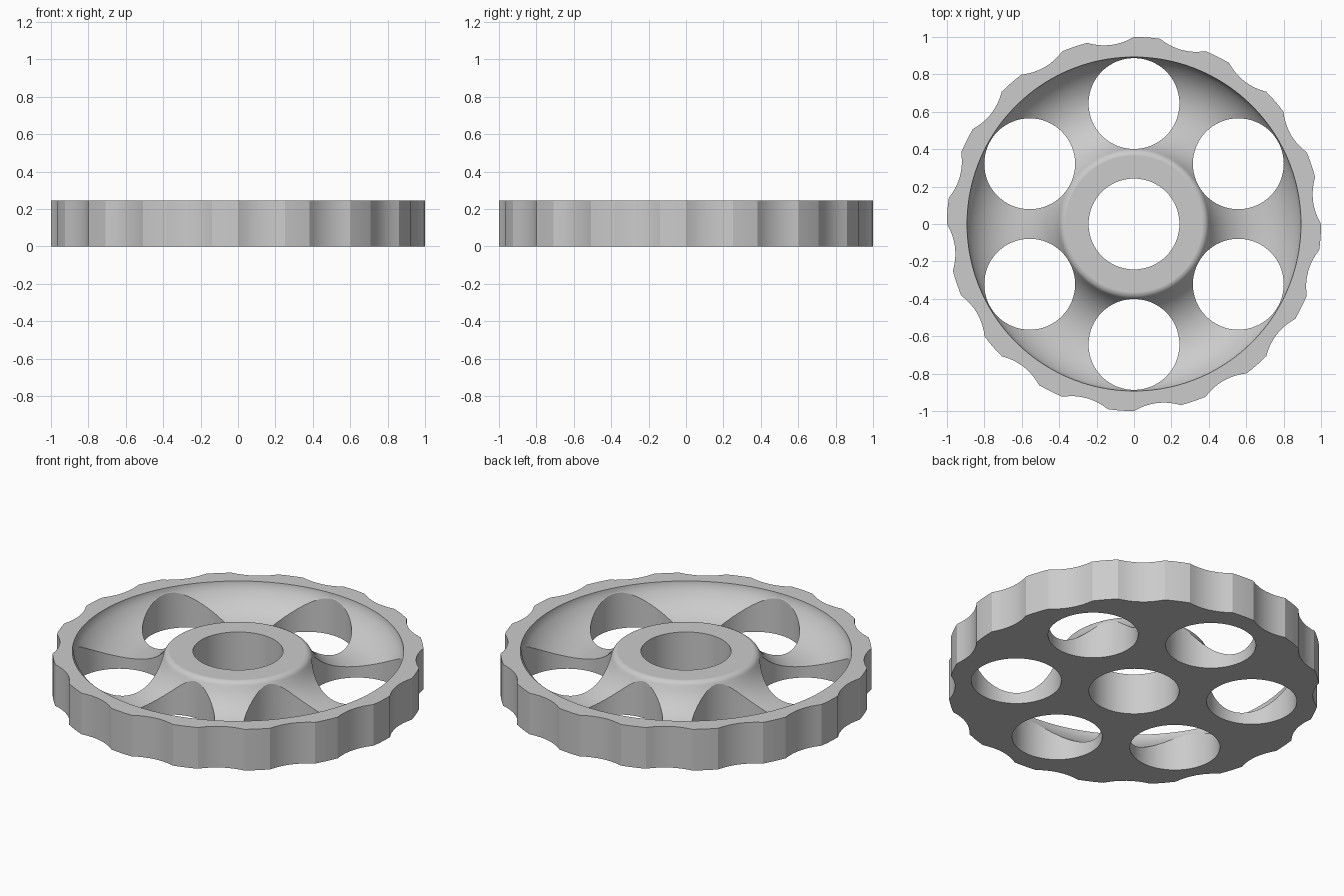
import bpy
import bmesh
from math import sin, cos, radians, pi, hypot
from mathutils import Vector

HEIGHT = 0.245
LOBES = 16
HOLES = 6
BORE_R = 0.243
HOLE_R = 0.243
HOLE_CENTRE = 0.644

cube = bpy.data.objects.get("Cube")
if cube:
    bpy.data.objects.remove(cube, do_unlink=True)

# Single plain grey
grey = bpy.data.materials.new("plain_grey")
grey.use_nodes = True
grey.diffuse_color = (0.6, 0.6, 0.6, 1)
grey.node_tree.nodes["Principled BSDF"].inputs["Base Color"].default_value = (0.6, 0.6, 0.6, 1)


def make_object(name, bm):
    bmesh.ops.recalc_face_normals(bm, faces=bm.faces)
    mesh = bpy.data.meshes.new(name)
    bm.to_mesh(mesh)
    bm.free()
    mesh.materials.append(grey)
    obj = bpy.data.objects.new(name, mesh)
    bpy.context.collection.objects.link(obj)
    return obj


def polar(r, degrees):
    a = radians(degrees)
    return Vector((r * cos(a), r * sin(a), 0))


def prism(name, outline, z0, z1):
    bm = bmesh.new()
    face = bm.faces.new([bm.verts.new((p.x, p.y, z0)) for p in outline])
    ext = bmesh.ops.extrude_face_region(bm, geom=[face])
    verts = [v for v in ext["geom"] if isinstance(v, bmesh.types.BMVert)]
    bmesh.ops.translate(bm, verts=verts, vec=(0, 0, z1 - z0))
    return make_object(name, bm)


def ring_cutter(name, profile, steps):
    bm = bmesh.new()
    vs = [bm.verts.new((r, 0, z)) for r, z in profile]
    edges = [bm.edges.new((vs[i - 1], vs[i])) for i in range(len(vs))]
    bmesh.ops.spin(bm, geom=vs + edges, cent=(0, 0, 0), axis=(0, 0, 1),
                   angle=2 * pi, steps=steps, use_merge=True)
    bmesh.ops.remove_doubles(bm, verts=bm.verts, dist=0.00001)
    return make_object(name, bm)


# Scalloped outline: short round lands joined by shallow concave arcs
LAND = 8
PITCH = 360 / LOBES
DEPTH = 0.027
outline = []
for k in range(LOBES):
    start = k * PITCH - LAND
    outline += [polar(1, start + LAND * t / 3) for t in range(3)]
    a, b = polar(1, k * PITCH), polar(1, (k + 1) * PITCH - LAND)
    mid, half = (a + b) / 2, (b - a) / 2
    inward = -mid.normalized()
    for t in range(8):
        s = t / 4 - 1
        outline.append(mid + half * s + inward * DEPTH * (1 - s * s))
wheel = prism("handwheel", outline, 0, HEIGHT)

# Rounded trough between hub and rim, with a soft hub shoulder
TROUGH_R, TROUGH_X, TROUGH_Z = 0.271, 0.645, 0.336
SHOULDER_R, END = 0.04, 65
shoulder_x = TROUGH_X - (TROUGH_R + SHOULDER_R) * sin(radians(END))
shoulder_z = HEIGHT - SHOULDER_R
profile = [(shoulder_x, HEIGHT + 0.1), (shoulder_x, HEIGHT + 0.0005)]
for i in range(1, 6):
    a = radians(END * i / 6)
    profile.append((shoulder_x + SHOULDER_R * sin(a), shoulder_z + SHOULDER_R * cos(a)))
for i in range(21):
    a = radians(-END + 2 * END * i / 20)
    profile.append((TROUGH_X + TROUGH_R * sin(a), TROUGH_Z - TROUGH_R * cos(a)))
profile += [(0.893, HEIGHT), (0.893, HEIGHT + 0.1)]
cutters = [ring_cutter("trough_cutter", profile, 120)]


# Centre bore and lightening holes
def hole(name, centre, radius):
    circle = [centre + polar(radius, i * 360 / 64) for i in range(64)]
    return prism(name, circle, -0.1, HEIGHT + 0.2)


cutters.append(hole("bore_cutter", Vector((0, 0, 0)), BORE_R))
for k in range(HOLES):
    cutters.append(hole("hole_cutter", polar(HOLE_CENTRE, 90 + k * 360 / HOLES), HOLE_R))

# Cut the wheel, then drop the cutters
bpy.ops.object.select_all(action="DESELECT")
wheel.select_set(True)
bpy.context.view_layer.objects.active = wheel
for cutter in cutters:
    cutter.hide_render = True
    mod = wheel.modifiers.new("cut", "BOOLEAN")
    mod.operation = "DIFFERENCE"
    mod.solver = "EXACT"
    mod.object = cutter
    bpy.ops.object.modifier_apply(modifier=mod.name)
for cutter in cutters:
    bpy.data.objects.remove(cutter, do_unlink=True)

# Smooth curves, crisp edges
for poly in wheel.data.polygons:
    poly.material_index = 0
bpy.ops.object.shade_smooth_by_angle(angle=radians(24))
weighted = wheel.modifiers.new("even_shading", "WEIGHTED_NORMAL")
weighted.keep_sharp = True
